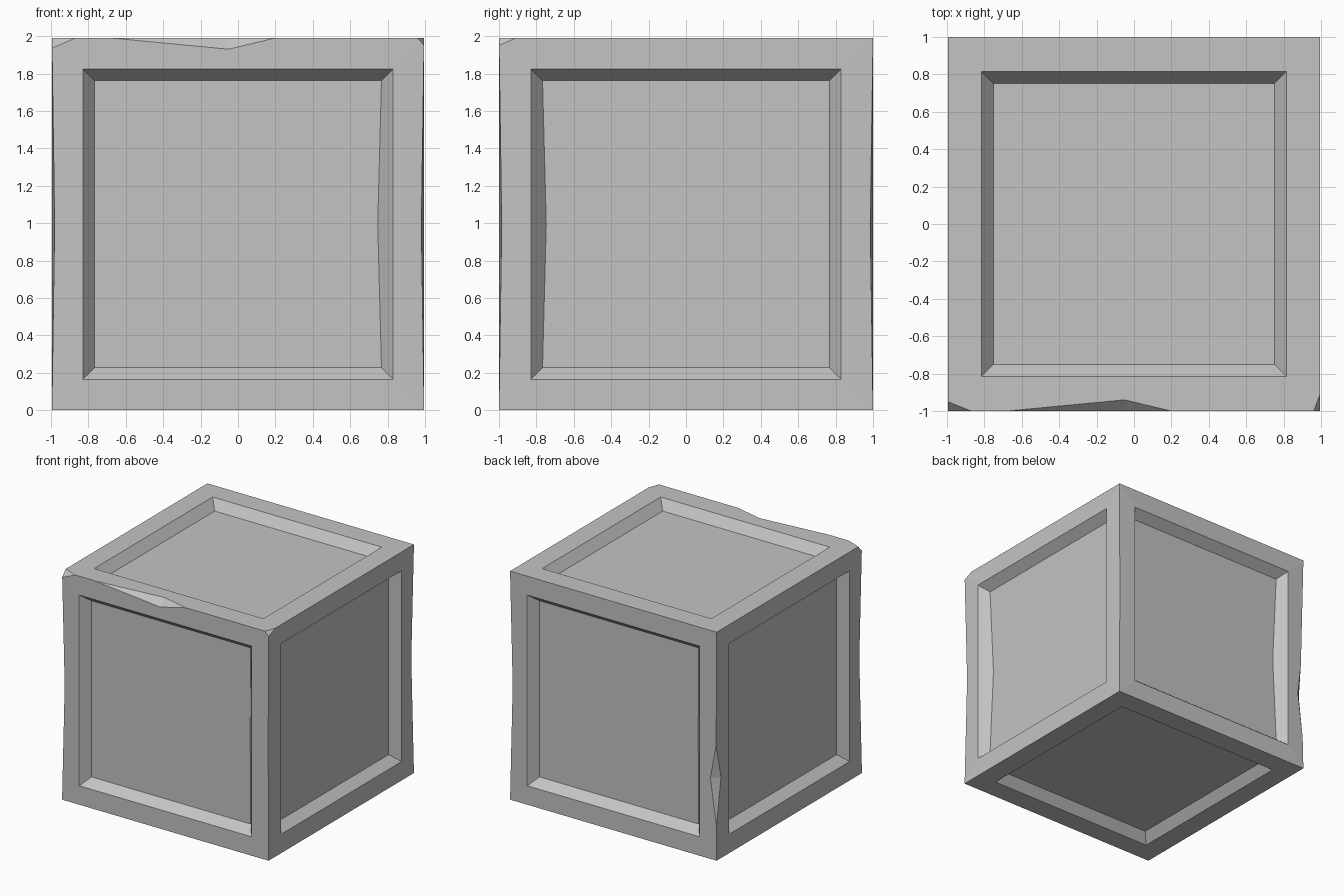
import bpy, bmesh
from mathutils import Vector

if "Cube" in bpy.data.objects:
    bpy.data.objects.remove(bpy.data.objects["Cube"], do_unlink=True)

HALF = Vector((0.995, 1.0, 0.995))
PINCH = 0.015      # upright edges worn inward at mid height
SAG = 0.02         # panel border worn inward beside two upright edges
DEPTH = 0.08       # recess depth
CHIP = 0.06

# Chipped edges: signs of the edge -> start, deepest point, end along it
CHIPS = {(0, -1, 1): (-0.68, -0.05, 0.2),
         (-1, 1, 0): (-0.7, -0.29, 0.0)}
# Chipped corners: signs -> distance cut along x, y, z
CORNERS = {(-1, -1, 1): (0.125, 0.05, 0.055),
           (1, -1, 1): (0.035, 0.09, 0.04)}

bm = bmesh.new()


def face(points):
    bm.faces.new([bm.verts.new(p) for p in points])


def edge_point(edge, k, t):
    """Point at t on the edge that runs along axis k."""
    p = Vector([edge[i] * HALF[i] for i in range(3)])
    if k == 2:
        p *= 1 - PINCH * (1 - abs(t))
    p[k] = t
    return p


def chip_point(edge, k, o):
    """Deepest chip point, moved from the edge along axis o."""
    p = Vector([edge[i] * HALF[i] for i in range(3)])
    p[k] = CHIPS[edge][1]
    p[o] -= edge[o] * CHIP
    return p


def rim(edge, k, o):
    """Points between the two corners of an edge, in rising order."""
    pts = []
    if edge in CHIPS:
        start, _, end = CHIPS[edge]
        pts = [edge_point(edge, k, start), chip_point(edge, k, o),
               edge_point(edge, k, end)]
    if k == 2 and edge not in CHIPS:
        pts = [edge_point(edge, k, 0.0)]
    return pts


def build_side(n, sign):
    """Frame, sloped recess walls and sunken panel of one side."""
    u, v = [i for i in range(3) if i != n]
    outer, inner = (0.815, 0.75) if n == 2 else (0.83, 0.767)

    def at(a, b, size, sink):
        p = Vector()
        p[n] = sign * (HALF[n] - sink)
        p[u], p[v] = a * size, b * size
        return p

    loop = [(-1, -1), (1, -1), (1, 1), (-1, 1)]
    panel = []
    for c, d in zip(loop, loop[1:] + loop[:1]):
        k, o = (u, v) if c[0] != d[0] else (v, u)
        edge = [0, 0, 0]
        edge[n] = sign
        edge[o] = c[0] if o == u else c[1]
        edge = tuple(edge)
        rising = (d[0] - c[0]) + (d[1] - c[1]) > 0
        ends = []
        for q in (c, d):
            p = Vector()
            p[n], p[u], p[v] = sign * HALF[n], q[0] * HALF[u], q[1] * HALF[v]
            ends.append(p)
        between = rim(edge, k, o)
        if not rising:
            between.reverse()
        o0, o1 = at(*c, outer, 0), at(*d, outer, 0)
        i0, i1 = at(*c, inner, DEPTH), at(*d, inner, DEPTH)
        mid = []
        if k == 2 and edge[0] * edge[1] < 0:
            m = (i0 + i1) / 2
            m[o] -= edge[o] * SAG
            m[n] -= sign * SAG
            mid = [m]
        face([ends[0]] + between + [ends[1], o1, o0])
        face([o0, o1, i1] + mid + [i0])
        panel += [i0] + mid
    face(panel)


for axis in range(3):
    for s in (-1, 1):
        build_side(axis, s)

# Broken surfaces of the edge chips
for edge, (start, _, end) in CHIPS.items():
    k = edge.index(0)
    a, b = [chip_point(edge, k, i) for i in range(3) if i != k]
    face([edge_point(edge, k, start), a, b])
    face([edge_point(edge, k, end), b, a])

bmesh.ops.remove_doubles(bm, verts=bm.verts[:], dist=0.0005)

# Knocked-off corners
for signs, cut in CORNERS.items():
    point = Vector([signs[i] * HALF[i] for i in range(3)])
    point.x -= signs[0] * cut[0]
    normal = Vector([signs[i] / cut[i] for i in range(3)]).normalized()
    res = bmesh.ops.bisect_plane(
        bm, geom=bm.verts[:] + bm.edges[:] + bm.faces[:],
        plane_co=point, plane_no=normal, clear_outer=True)
    rim_edges = [e for e in res["geom_cut"] if isinstance(e, bmesh.types.BMEdge)]
    bmesh.ops.holes_fill(bm, edges=rim_edges, sides=0)

bmesh.ops.recalc_face_normals(bm, faces=bm.faces[:])
bmesh.ops.translate(bm, verts=bm.verts[:], vec=(0, 0, HALF.z))

mesh = bpy.data.meshes.new("stone_block")
bm.to_mesh(mesh)
bm.free()
block = bpy.data.objects.new("stone_block", mesh)
bpy.context.collection.objects.link(block)

# Plain grey stone
grey = bpy.data.materials.new("stone_grey")
grey.use_nodes = True
colour = (0.55, 0.55, 0.55, 1.0)
grey.diffuse_color = colour
grey.node_tree.nodes["Principled BSDF"].inputs["Base Color"].default_value = colour
mesh.materials.append(grey)
